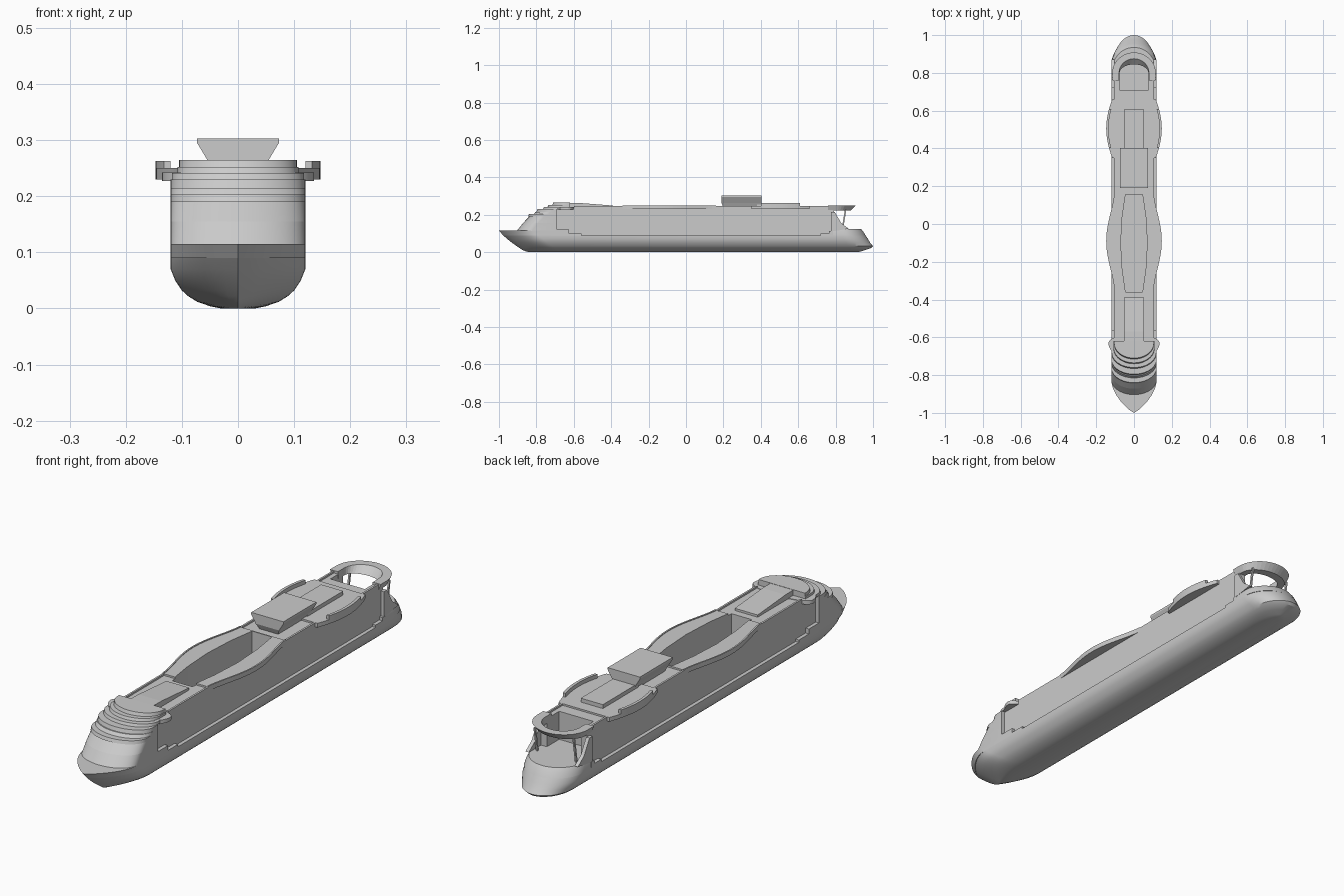
import bpy, bmesh, math

if "Cube" in bpy.data.objects:
    bpy.data.objects.remove(bpy.data.objects["Cube"])


def finish(name, bm, smooth=False):
    bmesh.ops.recalc_face_normals(bm, faces=bm.faces)
    me = bpy.data.meshes.new(name)
    bm.to_mesh(me)
    bm.free()
    ob = bpy.data.objects.new(name, me)
    bpy.context.collection.objects.link(ob)
    if smooth:
        bpy.ops.object.select_all(action='DESELECT')
        ob.select_set(True)
        bpy.context.view_layer.objects.active = ob
        bpy.ops.object.shade_smooth_by_angle(angle=math.radians(25))
    return ob


def loft(name, levels, smooth=False):
    """levels: list of (z, outline), all outlines with the same point count"""
    bm = bmesh.new()
    rings = [[bm.verts.new((x, y, z)) for x, y in pts] for z, pts in levels]
    n = len(rings[0])
    for a, b in zip(rings, rings[1:]):
        for i in range(n):
            j = (i + 1) % n
            bm.faces.new((a[i], a[j], b[j], b[i]))
    bm.faces.new(rings[0][::-1])
    bm.faces.new(rings[-1])
    return finish(name, bm, smooth)


def mirrored(right):
    return right + [(-x, y) for x, y in reversed(right) if x > 1e-6]


def plan(w, y0, y1, lb=0, ls=0, pointed=False, n=12):
    """ship outline seen from above: front taper lb, rear taper ls"""
    pts = []
    for i in range(n + 1 if lb else 1):
        a = math.pi / 2 * i / n
        if not lb:
            pts.append((w, y0))
        elif pointed:
            pts.append((w * math.sin(a) ** 0.8, y0 + lb * i / n))
        else:
            pts.append((w * math.sin(a), y0 + lb * (1 - math.cos(a))))
    for i in range(n + 1 if ls else 1):
        a = math.pi / 2 * i / n
        x = w * math.cos(a)
        pts.append((x if ls and i < n else (0 if ls else w), y1 - ls * (1 - math.sin(a)) if ls else y1))
    return mirrored(pts)


def box(name, x0, x1, y0, y1, z0, z1):
    o = [(x0, y0), (x1, y0), (x1, y1), (x0, y1)]
    return loft(name, [(z0, o), (z1, o)])


def side_prism(name, x0, x1, prof):
    """extrude a (y, z) profile along x"""
    bm = bmesh.new()
    f = bm.faces.new([bm.verts.new((x0, y, z)) for y, z in prof])
    r = bmesh.ops.extrude_face_region(bm, geom=[f])
    for v in r['geom']:
        if isinstance(v, bmesh.types.BMVert):
            v.co.x = x1
    return finish(name, bm)


def band(name, outer, inner, z0, z1):
    """wall between two open paths, cross-section given per point"""
    bm = bmesh.new()
    rows = []
    for (ob_, ot), (ib, it) in zip(outer, inner):
        rows.append([bm.verts.new((*ob_, z0)), bm.verts.new((*ot, z1)),
                     bm.verts.new((*it, z1)), bm.verts.new((*ib, z0))])
    for a, b in zip(rows, rows[1:]):
        for i in range(4):
            j = (i + 1) % 4
            bm.faces.new((a[i], a[j], b[j], b[i]))
    bm.faces.new(rows[0])
    bm.faces.new(rows[-1])
    return finish(name, bm)


# lower hull built from waterlines: z, half width, bow y, stern y
water = [(0, .03, -.84, .92), (.004, .05, -.855, .935), (.012, .073, -.875, .96),
         (.022, .089, -.89, .99), (.032, .1, -.905, 1.0), (.05, .112, -.93, .985),
         (.07, .12, -.955, .973), (.09, .12, -.978, .96)]
loft("hull", [(z, plan(w, b, s, .19, .13, True)) for z, w, b, s in water], True)
loft("bow_deck", [(z, plan(.12, b, -.69, .18, 0, True)) for z, b in ((.09, -.978), (.115, -1.0))], True)
loft("stern_deck", [(z, plan(w, .78, s, 0, .12)) for z, w, s in ((.09, .12, .96), (.11, .119, .948), (.125, .115, .935))], True)

# main superstructure with the pool well and stern well cut out
body = box("superstructure", -.105, .105, -.71, .79, .085, .24)


def bulge(yc, h, x0, amp, p, n=24):
    ys = [yc - h + 2 * h * i / n for i in range(n + 1)]
    return [(x0 + amp * math.cos(math.pi / 2 * (y - yc) / h) ** p if 0 < abs(y - yc) < h
             else x0 + (amp if y == yc else 0), y) for y in ys]


# decks with curved side overhangs
mid = bulge(-.09, .25, .105, .042, 1.5)
aft = bulge(.505, .155, .115, .032, .9)
mid_deck = loft("mid_deck", [(.23, mirrored(mid)), (.247, mirrored(mid))])
loft("aft_deck", [(.23, mirrored(aft)), (.247, mirrored(aft))])
for s in (1, -1):
    o = [(s * x, y) for x, y in aft[4:-4]]
    i = [(s * (x - .012), y) for x, y in aft[4:-4]]
    band("aft_deck_rail", [(p, p) for p in o], [(p, p) for p in i], .245, .263)
    # parapets of the straight roof parts
    for y0, y1 in ((-.6, -.33), (.155, .355), (.66, .79)):
        box("roof_parapet", s * .097, s * .105, y0, y1, .238, .247)
    o = [(s * x, y) for x, y in mid]
    i = [(s * (x - .006), y) for x, y in mid]
    band("mid_deck_rail", [(p, p) for p in o], [(p, p) for p in i], .245, .25)

pool = loft("pool_cutter", [(z, mirrored([(.045, -.36), (.062, -.24), (.07, -.1), (.062, .04), (.045, .155)]))
                            for z in (.13, .3)])
well = box("well_cutter", -.078, .078, .71, .9, .125, .3)
for ob, cutters in ((body, (pool, well)), (mid_deck, (pool,))):
    for c in cutters:
        m = ob.modifiers.new("cut", 'BOOLEAN')
        m.object = c
        m.solver = 'EXACT'
for c in (pool, well):
    c.hide_render = True
    c.hide_viewport = True

# stepped side ledges
for s in (1, -1):
    for y0, y1, z in ((-.69, -.625, .12), (-.625, -.56, .1), (.72, .765, .1), (.765, .785, .113)):
        box("side_ledge", s * .1, s * .12, y0, y1, .085, z)
    # stern buttresses and struts
    side_prism("stern_buttress", s * .104, s * .119,
               [(.775, .11), (.87, .125), (.83, .155), (.795, .215), (.775, .215)])
    side_prism("stern_strut", s * .085, s * .092, [(.832, .12), (.84, .12), (.857, .225), (.849, .225)])

# sloping, tiered front of the superstructure
tiers = [(.113, .155, -.905, -.872, .12), (.155, .19, -.872, -.838, .12),
         (.19, .203, -.845, -.84, .12), (.203, .215, -.815, -.805, .12),
         (.215, .23, -.8, -.795, .12), (.23, .241, -.765, -.76, .118),
         (.241, .252, -.74, -.735, .108), (.252, .265, -.715, -.71, .105)]
for k, (z0, z1, a, b, w) in enumerate(tiers):
    end = -.69 if k < 5 else -.62
    loft("front_tier", [(z0, plan(w, a, end, .08)), (z1, plan(w, b, end, .08))], True)
# bridge with side wings
loft("bridge_wings", [(z, plan(.135, -.72, -.585, .09, .045)) for z in (.227, .242)], True)
# wedge roof behind the bridge
side_prism("forward_roof", -.052, .052, [(-.63, .238), (-.39, .238), (-.39, .249), (-.57, .263), (-.63, .264)])

# aft roof house and funnel
side_prism("aft_house", -.05, .05, [(.38, .24), (.61, .24), (.61, .263), (.38, .263)])


def rect(w, y0, y1):
    return [(-w, y0), (w, y0), (w, y1), (-w, y1)]


loft("funnel", [(.24, rect(.042, .2, .395)), (.262, rect(.053, .19, .403)), (.295, rect(.073, .19, .403)),
                (.303, rect(.073, .19, .403))])


# flared gallery ring over the stern
def u_path(rx, ry, n=20):
    arc = [(rx * math.cos(math.pi * i / n), .8 + ry * math.sin(math.pi * i / n)) for i in range(n + 1)]
    return [(rx, .76)] + arc + [(-rx, .76)]


band("stern_ring", list(zip(u_path(.104, .08), u_path(.115, .108))),
     list(zip(u_path(.076, .045), u_path(.079, .075))), .222, .25)
